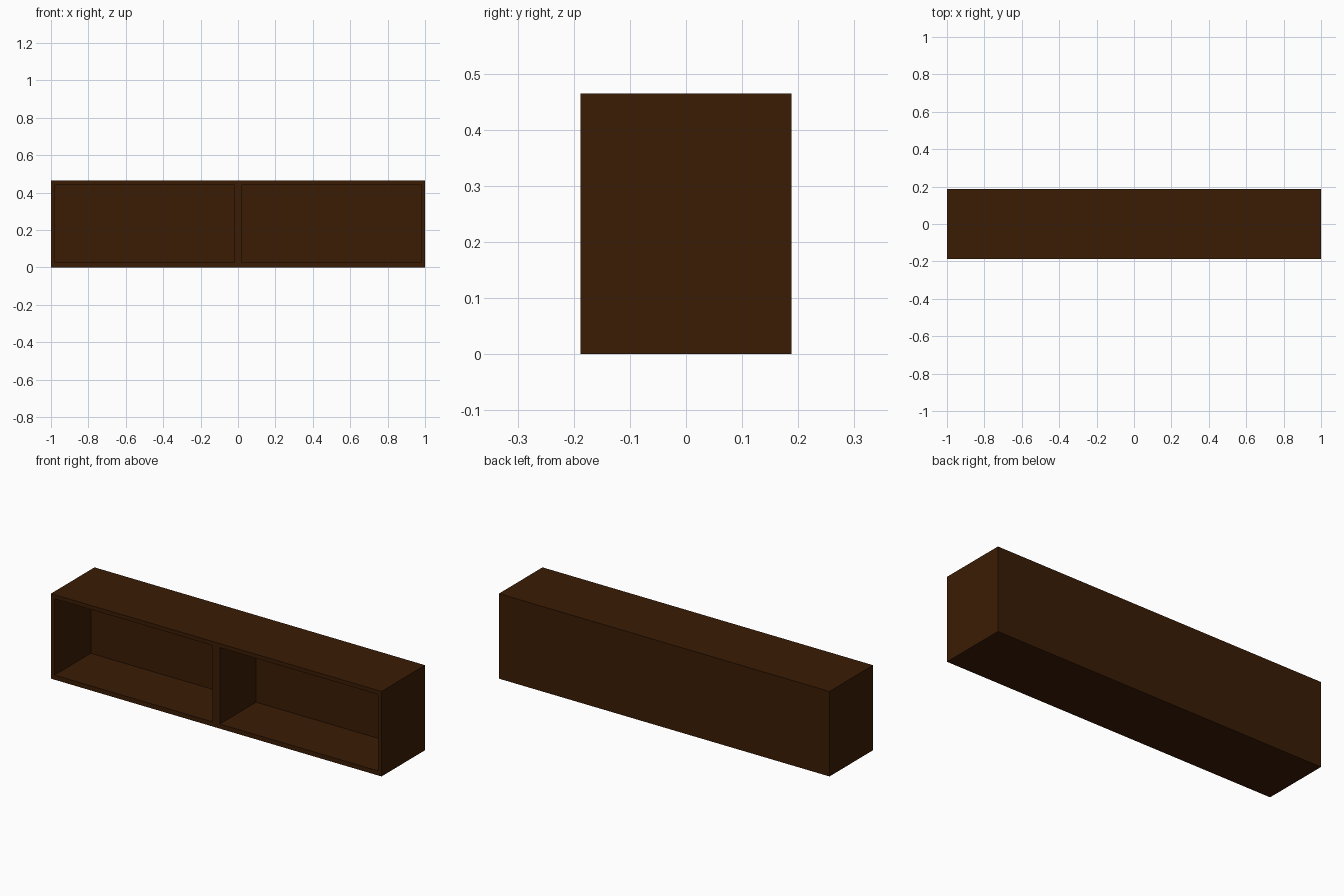
import bpy, bmesh
from mathutils import Vector

if "Cube" in bpy.data.objects:
    bpy.data.objects.remove(bpy.data.objects["Cube"])

W, D, H = 2.0, 0.376, 0.465      # overall size
T = 0.022                        # board thickness / half divider
FLOOR = 0.025                    # top of the bottom board
BACK_Y = 0.125                   # front surface of the back panel

wood = bpy.data.materials.new("dark brown wood")
wood.diffuse_color = (0.042, 0.0115, 0.0015, 1)
wood.use_nodes = True
wood.node_tree.nodes["Principled BSDF"].inputs["Base Color"].default_value = wood.diffuse_color

# solid block of the cabinet
bm = bmesh.new()
bmesh.ops.create_cube(bm, size=1)
for v in bm.verts:
    v.co = Vector((v.co.x * W, v.co.y * D, (v.co.z + 0.5) * H))

# score the block along the edges of the two openings
cuts = [((x, 0, 0), (1, 0, 0)) for x in (-1 + T, -T, T, 1 - T)]
cuts += [((0, 0, z), (0, 0, 1)) for z in (FLOOR, H - T)]
for co, no in cuts:
    bmesh.ops.bisect_plane(bm, geom=bm.verts[:] + bm.edges[:] + bm.faces[:],
                           plane_co=co, plane_no=no)

# push the two openings back to form the compartments
openings = []
for f in bm.faces:
    c = f.calc_center_median()
    if c.y < -D / 2 + 0.001 and T < abs(c.x) < 1 - T and FLOOR < c.z < H - T:
        openings.append(f)
ext = bmesh.ops.extrude_face_region(bm, geom=openings)
for v in ext["geom"]:
    if isinstance(v, bmesh.types.BMVert):
        v.co.y = BACK_Y

# open the fronts of the compartments
covers = [f for f in openings if f.is_valid and f.calc_center_median().y < 0]
bmesh.ops.delete(bm, geom=covers, context="FACES_ONLY")
bmesh.ops.recalc_face_normals(bm, faces=bm.faces[:])

mesh = bpy.data.meshes.new("open_cabinet")
bm.to_mesh(mesh)
bm.free()
mesh.materials.append(wood)
bpy.context.collection.objects.link(bpy.data.objects.new("open_cabinet", mesh))
